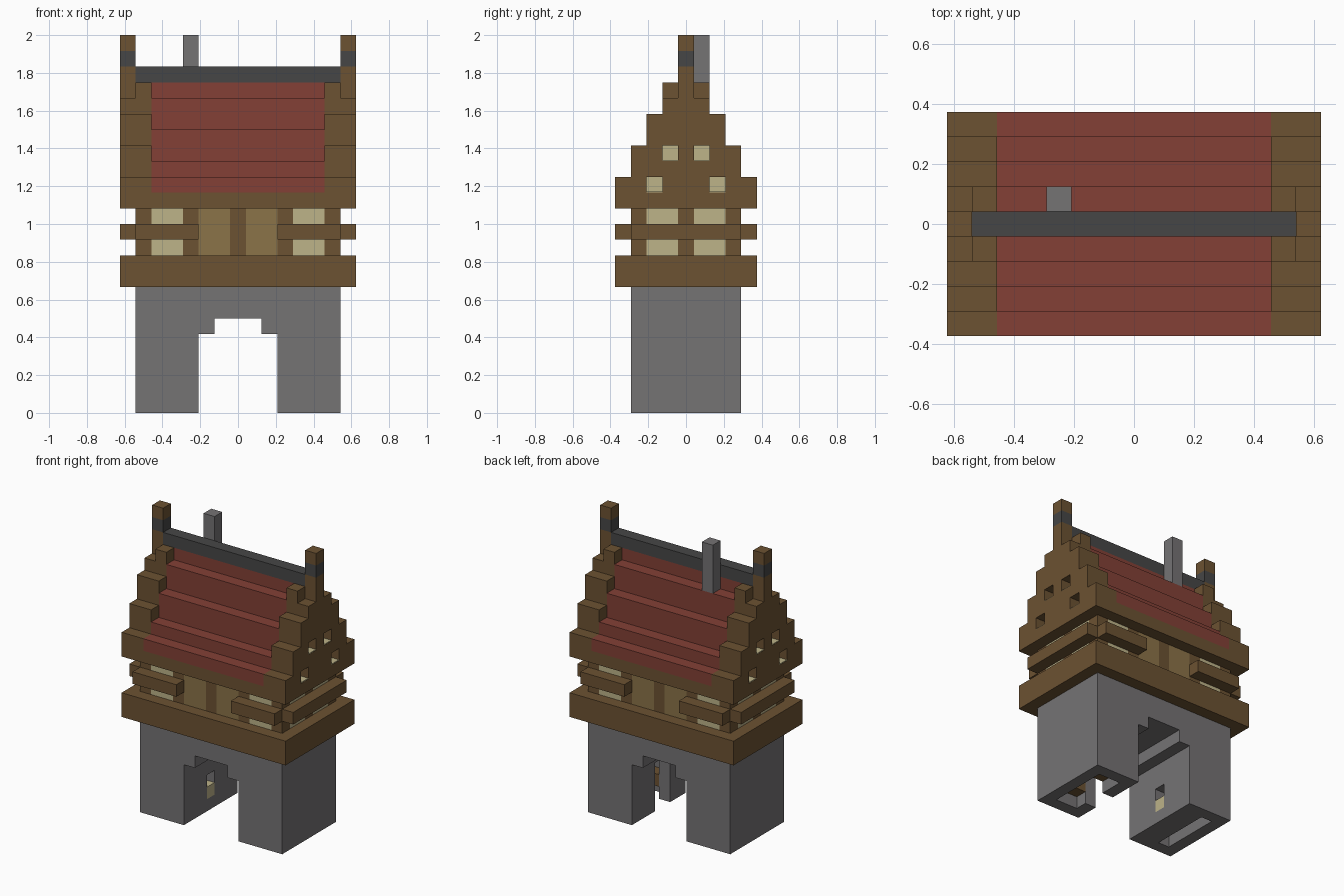
import bpy, bmesh
from mathutils import Vector

cube = bpy.data.objects.get("Cube")
if cube:
    bpy.data.objects.remove(cube, do_unlink=True)

U = 1 / 12            # size of one building block
NX, NY = 15, 9        # footprint in blocks


def material(name, rgb):
    lin = [((c / 255 + 0.055) / 1.055) ** 2.4 for c in rgb] + [1]
    m = bpy.data.materials.new(name)
    m.use_nodes = True
    m.diffuse_color = lin
    m.node_tree.nodes["Principled BSDF"].inputs["Base Color"].default_value = lin
    return m


WOOD = material("brown wood", (108, 82, 50))
STONE = material("grey stone", (117, 115, 116))
TILE = material("red tile", (131, 64, 54))
SLATE = material("dark slate", (70, 70, 70))
PLASTER = material("cream plaster", (189, 179, 137))
DOOR = material("tan boards", (139, 115, 72))


def flip_x(b):
    return (NX - b[1], NX - b[0]) + tuple(b[2:])


def flip_y(b):
    return tuple(b[:2]) + (NY - b[3], NY - b[2]) + tuple(b[4:])


def part(name, mat, boxes, mx=False, my=False):
    """One object from block boxes (x0, x1, y0, y1, z0, z1), optionally mirrored."""
    boxes = list(boxes)
    if mx:
        boxes += [flip_x(b) for b in boxes]
    if my:
        boxes += [flip_y(b) for b in boxes]
    bm = bmesh.new()
    for x0, x1, y0, y1, z0, z1 in dict.fromkeys(boxes):
        lo = Vector((x0 - NX / 2, y0 - NY / 2, z0)) * U
        hi = Vector((x1 - NX / 2, y1 - NY / 2, z1)) * U
        for v in bmesh.ops.create_cube(bm, size=1)["verts"]:
            v.co = [lo[k] if v.co[k] < 0 else hi[k] for k in range(3)]
    me = bpy.data.meshes.new(name)
    bm.to_mesh(me)
    bm.free()
    me.materials.append(mat)
    ob = bpy.data.objects.new(name, me)
    bpy.context.collection.objects.link(ob)
    return ob


# Stone base: lintel, stepped arch and two hollow legs
part("stone_lintel", STONE, [(1, 14, 1, 8, 6, 8)])
part("arch_corbels", STONE, [(1, 6, 1, 8, 5, 6)], mx=True)
part("leg_outer_walls", STONE, [(1, 2, 1, 8, 0, 5)], mx=True)
part("leg_end_walls", STONE, [(2, 5, 1, 2, 0, 5)], mx=True, my=True)
part("niche_wall", STONE, [(3, 4, 2, 7, 0, 5), (4, 5, 2, 4, 0, 5), (4, 5, 5, 7, 0, 5),
                           (4, 5, 4, 5, 0, 1), (4, 5, 4, 5, 3, 5)])
part("niche_panel", PLASTER, [(4, 5, 4, 5, 1, 2)])
part("doorway_wall", STONE, [(10, 11, 2, 3, 0, 5), (10, 11, 5, 7, 0, 5), (10, 11, 3, 5, 4, 5)])
part("inner_step", WOOD, [(11, 13, 2, 3, 1, 2), (11, 13, 5, 7, 1, 2)])

# Timber floor band
part("floor_band", WOOD, [(0, 15, 0, 9, 8, 10)])

# Half timbered storey
part("corner_posts", WOOD, [(1, 2, 1, 2, 10, 13)], mx=True, my=True)
part("front_posts", WOOD, [(4, 5, 1, 2, 10, 13), (7, 8, 1, 2, 10, 13)], mx=True, my=True)
part("side_posts", WOOD, [(1, 2, 4, 5, 10, 13)], mx=True)
part("front_plaster", PLASTER, [(2, 4, 1, 2, 10, 13)], mx=True, my=True)
part("side_plaster", PLASTER, [(1, 2, 2, 4, 10, 13)], mx=True, my=True)
part("board_panels", DOOR, [(5, 7, 1, 2, 10, 13)], mx=True, my=True)
part("front_rails", WOOD, [(1, 5, 0, 1, 11, 12)], mx=True, my=True)
part("side_rails", WOOD, [(0, 1, 1, 8, 11, 12)], mx=True)

# Eaves and stepped tile roof between the gables
part("eaves", WOOD, [(2, 13, 0, 9, 13, 14)])
part("roof_tiles", TILE, [(2, 13, 0, 9, 14, 15), (2, 13, 1, 8, 15, 16),
                          (2, 13, 2, 7, 16, 18), (2, 13, 3, 6, 18, 20), (2, 13, 4, 5, 20, 21)])
part("ridge", SLATE, [(1, 14, 4, 5, 21, 22)])

# Stepped gables, outer skin with window openings and inner skin behind
part("gable_outer", WOOD, [(0, 1, 0, 9, 13, 14), (0, 1, 0, 2, 14, 15), (0, 1, 3, 6, 14, 15),
                           (0, 1, 7, 9, 14, 15), (0, 1, 1, 8, 15, 16), (0, 1, 1, 3, 16, 17),
                           (0, 1, 4, 5, 16, 17), (0, 1, 6, 8, 16, 17), (0, 1, 2, 7, 17, 19),
                           (0, 1, 3, 6, 19, 20)], mx=True)
part("gable_inner", WOOD, [(1, 2, k, 9 - k, 13 + 2 * k, 15 + 2 * k) for k in range(4)], mx=True)
T = 0.06
windows = [(2, 14), (3, 16)]
part("gable_panes", PLASTER, [(1 - T, 1, y, y + 1, z, z + 1) for y, z in windows], mx=True, my=True)
part("gable_sills", PLASTER, [(0.02, 1, y, y + 1, z, z + T) for y, z in windows], mx=True, my=True)

# Finials with slate bands, and the chimney
part("finials", WOOD, [(0, 1, 4, 5, 20, 22), (0, 1, 4, 5, 23, 24)], mx=True)
part("finial_bands", SLATE, [(0, 1, 4, 5, 22, 23)], mx=True)
part("chimney", STONE, [(4, 5, 5, 6, 20, 24)])
